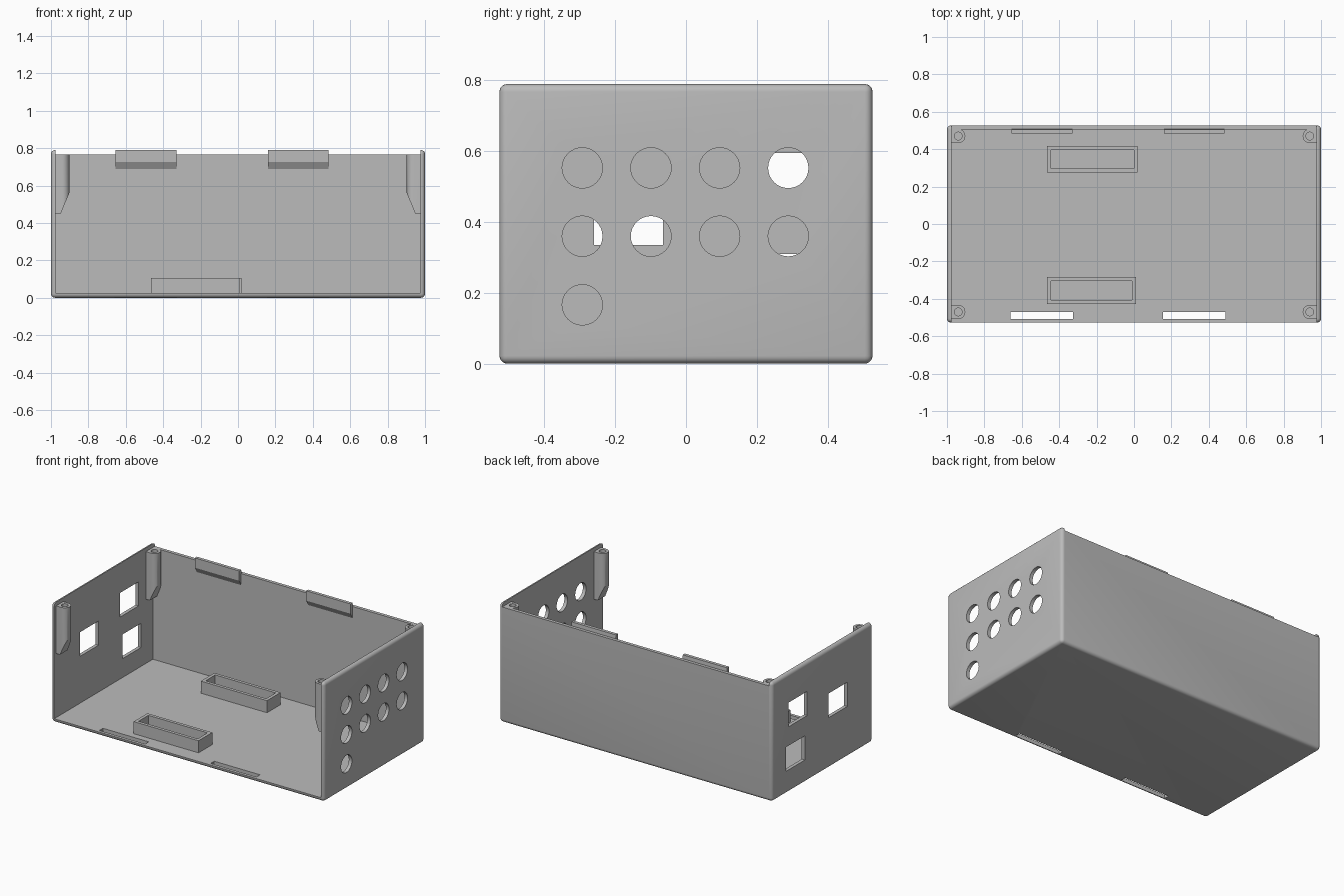
import bpy, bmesh
from mathutils import Matrix, Vector

if "Cube" in bpy.data.objects:
    bpy.data.objects.remove(bpy.data.objects["Cube"])

grey = bpy.data.materials.new("plain grey")
grey.use_nodes = True
grey.diffuse_color = (0.5, 0.5, 0.5, 1)
grey.node_tree.nodes["Principled BSDF"].inputs["Base Color"].default_value = (0.5, 0.5, 0.5, 1)


def finish(name, bm):
    bmesh.ops.recalc_face_normals(bm, faces=bm.faces)
    mesh = bpy.data.meshes.new(name)
    bm.to_mesh(mesh)
    bm.free()
    mesh.materials.append(grey)
    ob = bpy.data.objects.new(name, mesh)
    bpy.context.collection.objects.link(ob)
    return ob


def box(name, x, y, z, round_edges=0):
    bm = bmesh.new()
    bmesh.ops.create_cube(bm, size=1)
    for v in bm.verts:
        v.co = Vector([(r[0] + r[1]) / 2 + c * (r[1] - r[0]) for c, r in zip(v.co, (x, y, z))])
    if round_edges:
        bmesh.ops.bevel(bm, geom=bm.edges[:], offset=round_edges, segments=5,
                        profile=0.5, affect='EDGES')
    return finish(name, bm)


def cylinder(name, radius, depth, matrix):
    bm = bmesh.new()
    bmesh.ops.create_cone(bm, cap_ends=True, segments=32, radius1=radius,
                          radius2=radius, depth=depth, matrix=matrix)
    return finish(name, bm)


def prism(name, points, offset):
    bm = bmesh.new()
    face = bm.faces.new([bm.verts.new(p) for p in points])
    out = bmesh.ops.extrude_face_region(bm, geom=[face])
    bmesh.ops.translate(bm, vec=offset, verts=[g for g in out["geom"] if isinstance(g, bmesh.types.BMVert)])
    return finish(name, bm)


def apply_cuts(ob, cutters, operation='DIFFERENCE'):
    for c in cutters:
        mod = ob.modifiers.new("cut", 'BOOLEAN')
        mod.object, mod.operation, mod.solver = c, operation, 'EXACT'
    bpy.context.view_layer.update()
    mesh = bpy.data.meshes.new_from_object(ob.evaluated_get(bpy.context.evaluated_depsgraph_get()))
    ob.modifiers.clear()
    ob.data = mesh
    for c in cutters:
        bpy.data.objects.remove(c)


def smooth(ob):
    bpy.ops.object.select_all(action='DESELECT')
    ob.select_set(True)
    bpy.context.view_layer.objects.active = ob
    bpy.ops.object.shade_smooth_by_angle(angle=0.6)


# Case shell, open at the front and top, with a slightly lower back wall
IN_X, IN_Y, FLOOR, RIM = 0.977, 0.505, 0.025, 0.765
TAB_X = [(-0.655, -0.33), (0.16, 0.485)]
shell = box("case_shell", (-1, 1), (-0.527, 0.527), (0, 0.79), 0.022)
cuts = [box("cavity", (-IN_X, IN_X), (-1, IN_Y), (FLOOR, 1)),
        box("rim_cut", (-IN_X, IN_X), (0.3, 1), (RIM, 1.1))]

# Slots in the floor
cuts += [box("slot", (a - 0.005, b + 0.005), (-0.507, -0.47), (-0.1, 0.1)) for a, b in TAB_X]

# Round holes in the left end
for row, z in enumerate((0.553, 0.36, 0.166)):
    for col in range(1 if row == 2 else 4):
        place = Matrix.Translation((1, -0.293 + 0.194 * col, z)) @ Matrix.Rotation(1.5707963, 4, 'Y')
        cuts.append(cylinder("round_hole", 0.057, 0.2, place))

# Rectangular holes in the right end
for y, z in ((0.16, 0.435), (-0.26, 0.335), (0.185, 0.15)):
    cuts.append(box("window", (-1.1, -0.9), (y, y + 0.195), (z, z + 0.16)))
apply_cuts(shell, cuts)
smooth(shell)

# Snap tabs along the back wall
for side, (a, b) in zip(("right", "left"), TAB_X):
    profile = [(0.507, 0.685), (0.484, 0.725), (0.484, 0.79), (0.505, 0.79), (0.507, 0.765)]
    prism(f"snap_tab_{side}", [(a, y, z) for y, z in profile], (b - a, 0, 0))

# Hollow brackets on the floor
for name, x, y in (("back", (-0.465, 0.02), (0.275, 0.417)), ("front", (-0.465, 0.01), (-0.427, -0.283))):
    bracket = box(f"{name}_bracket", x, y, (FLOOR - 0.005, 0.105))
    inset = 0.021
    apply_cuts(bracket, [box("pocket", (x[0] + inset, x[1] - inset),
                             (y[0] + inset, y[1] - inset), (FLOOR, 0.2))])

# Screw posts in the corners, tapering into the end walls
for sx, end in ((-1, "right"), (1, "left")):
    for sy, side in ((-1, "front"), (1, "back")):
        cx, cy, r = sx * 0.94, sy * 0.47, 0.038
        post = cylinder(f"{side}_{end}_post", r, 0.315, Matrix.Translation((cx, cy, 0.6075)))
        web = box("web", sorted((cx, sx * 0.98)), (cy - r, cy + r), (0.45, RIM))
        taper = prism("taper", [(sx * 0.952, -1, 0.44), (sx * 0.9, -1, 0.565), (sx * 0.8, -1, 0.565),
                                (sx * 0.8, -1, 0.44)], (0, 2, 0))
        bore = cylinder("bore", 0.021, 0.2, Matrix.Translation((cx, cy, 0.76)))
        apply_cuts(post, [web], 'UNION')
        apply_cuts(post, [taper, bore])
        smooth(post)
